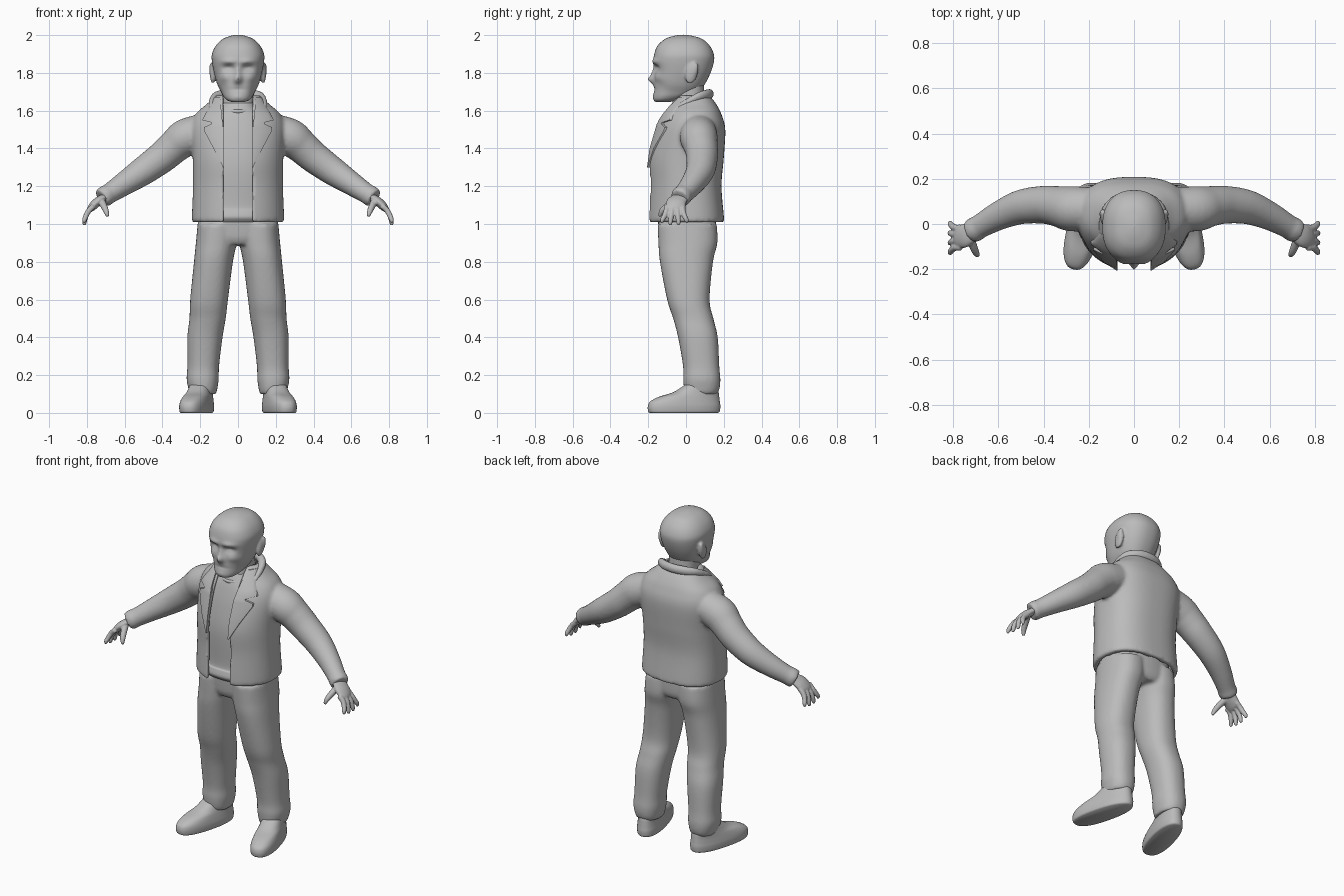
import bpy, bmesh, math
from mathutils import Vector, Matrix

default_cube = bpy.data.objects.get("Cube")
if default_cube:
    bpy.data.objects.remove(default_cube, do_unlink=True)

clay = bpy.data.materials.new("clay_grey")
clay.use_nodes = True
clay.diffuse_color = (0.5, 0.5, 0.5, 1)
clay.node_tree.nodes["Principled BSDF"].inputs["Base Color"].default_value = clay.diffuse_color


def refine(keys, steps):
    """Catmull-Rom interpolation of a short list of key tuples."""
    result = []
    for i in range(len(keys) - 1):
        a, b, c, d = (keys[min(max(i + k, 0), len(keys) - 1)] for k in (-1, 0, 1, 2))
        for step in range(steps):
            t = step / steps
            result.append(tuple(
                q + t * (r - p) / 2 + t * t * (2 * p - 5 * q + 4 * r - s) / 2
                + t ** 3 * (3 * q - p - 3 * r + s) / 2
                for p, q, r, s in zip(a, b, c, d)))
    return result + [tuple(keys[-1])]


def add_loft(bm, rings, side=1):
    """Skin closed rings of points and cap both ends; side=-1 mirrors in x."""
    loops = [[bm.verts.new((p[0] * side, p[1], p[2])) for p in ring] for ring in rings]
    count = len(loops[0])
    for low, high in zip(loops, loops[1:]):
        for i in range(count):
            j = (i + 1) % count
            bm.faces.new((low[i], low[j], high[j], high[i]))
    bm.faces.new(loops[0])
    bm.faces.new(loops[-1])


def outline(key, front, back, segments, gap=0, inset=0):
    """Rounded horizontal section from (z, x, half width, front y, back y)."""
    z, x, width, y_front, y_back = key
    width, middle, depth = width - inset, (y_front + y_back) / 2, (y_back - y_front) / 2 - inset
    start = math.asin((gap / width) ** (front / 2)) if gap else 0
    points = []
    for i in range(segments + (1 if gap else 0)):
        angle = start + (2 * math.pi - 2 * start) * i / segments
        s, c = math.sin(angle), -math.cos(angle)
        power = 2 / (front if c < 0 else back)
        points.append((x + width * math.copysign(abs(s) ** power, s),
                       middle + depth * math.copysign(abs(c) ** power, c), z))
    return points


def add_body(bm, keys, side=1, front=2.3, back=2.3, segments=48, steps=6):
    add_loft(bm, [outline(k, front, back, segments) for k in refine(keys, steps)], side)


def add_tube(bm, keys, side=1, stretch=1, segments=20, steps=5):
    """Round limb through (x, y, z, radius) keys, stretched across its width."""
    path = refine(keys, steps)
    rings = []
    for i, key in enumerate(path):
        centre = Vector(key[:3])
        along = Vector(path[min(i + 1, len(path) - 1)][:3]) - Vector(path[max(i - 1, 0)][:3])
        along.normalize()
        across = (Vector((0, 1, 0)) - along * along.y).normalized()
        up = along.cross(across)
        turns = [2 * math.pi * k / segments for k in range(segments)]
        rings.append([centre + key[3] * (across * stretch * math.cos(t) + up * math.sin(t))
                      for t in turns])
    add_loft(bm, rings, side)


def add_ball(bm, centre, size, tilt=0):
    matrix = Matrix.Translation(centre) @ Matrix.Rotation(tilt, 4, "X") @ Matrix.Diagonal((*size, 1))
    bmesh.ops.create_uvsphere(bm, u_segments=20, v_segments=14, radius=1, matrix=matrix)


def finish(name, bm, voxel=0, relax=3):
    bmesh.ops.recalc_face_normals(bm, faces=bm.faces)
    mesh = bpy.data.meshes.new(name)
    bm.to_mesh(mesh)
    bm.free()
    mesh.materials.append(clay)
    mesh.polygons.foreach_set("use_smooth", [True] * len(mesh.polygons))
    obj = bpy.data.objects.new(name, mesh)
    bpy.context.collection.objects.link(obj)
    if voxel:
        fuse = obj.modifiers.new("fuse", "REMESH")
        fuse.mode, fuse.voxel_size, fuse.use_smooth_shade = "VOXEL", voxel, True
        soften = obj.modifiers.new("soften", "SMOOTH")
        soften.factor, soften.iterations = 0.5, relax
    return obj


# Head: skull, ears and sculpted face
bm = bmesh.new()
add_body(bm, [(1.645, 0, .03, -.16, -.09), (1.655, 0, .058, -.17, -.04), (1.675, 0, .077, -.172, .02),
              (1.70, 0, .09, -.17, .07), (1.74, 0, .11, -.168, .1), (1.8, 0, .127, -.166, .13),
              (1.86, 0, .138, -.172, .148), (1.9, 0, .138, -.168, .147), (1.945, 0, .117, -.15, .125),
              (1.98, 0, .08, -.11, .085), (1.997, 0, .035, -.06, .03), (2.002, 0, .006, -.02, -.01)],
         front=2.4, segments=96, steps=7)
dents = [(0, 1.765, .02, .022, -.034), (0, 1.80, .014, .03, -.015), (.05, 1.86, .04, .014, -.012),
         (.05, 1.825, .028, .017, .024), (.05, 1.82, .016, .008, -.01), (.07, 1.775, .03, .02, -.008),
         (0, 1.712, .04, .006, .008), (0, 1.672, .03, .014, -.005), (.085, 1.725, .025, .03, .008)]
for v in bm.verts:
    if v.co.y < -.03:
        v.co.y += sum(amount * math.exp(-((abs(v.co.x) - x) / wide) ** 2 - ((v.co.z - z) / tall) ** 2)
                      for x, z, wide, tall, amount in dents)
for side in (1, -1):
    add_ball(bm, (side * .133, .03, 1.8), (.016, .033, .058), -.25)
    add_ball(bm, (side * .141, .045, 1.815), (.012, .018, .042), -.25)
finish("head", bm, .007)

bm = bmesh.new()
add_body(bm, [(1.5, 0, .1, -.09, .11), (1.62, 0, .088, -.075, .1), (1.74, 0, .085, -.06, .095)])
finish("neck", bm)

# Shirt with a soft waist fold and a neckline
bm = bmesh.new()
add_body(bm, [(1.01, 0, .2, -.155, .15), (1.035, 0, .205, -.172, .16), (1.07, 0, .205, -.165, .16),
              (1.1, 0, .2, -.155, .15), (1.3, 0, .2, -.16, .15), (1.45, 0, .2, -.138, .16),
              (1.55, 0, .17, -.112, .14), (1.61, 0, .11, -.09, .12), (1.64, 0, .09, -.075, .1)])
neckline = [(.09 * math.sin(a), .01 - .1 * math.cos(a), 1.62 - .025 * math.cos(a), .011)
            for a in (-2.5 + i * .5 for i in range(11))]
add_tube(bm, neckline, segments=10)
finish("shirt", bm)

# Jacket: open shell fused with both sleeves
jacket = refine([(1.01, 0, .238, -.2, .197), (1.03, 0, .244, -.207, .201), (1.2, 0, .238, -.2, .188),
                 (1.35, 0, .24, -.202, .2), (1.5, 0, .25, -.162, .208), (1.58, 0, .225, -.125, .188),
                 (1.635, 0, .165, -.09, .16), (1.68, 0, .118, -.055, .125)], 8)
bm = bmesh.new()
add_loft(bm, [outline(k, 2, 2.6, 60, .075) + outline(k, 2, 2.6, 60, .075, .026)[::-1] for k in jacket])
for side in (1, -1):
    add_tube(bm, [(.15, .07, 1.5, .09), (.27, .067, 1.46, .1), (.335, .078, 1.412, .09),
                  (.4, .085, 1.355, .084), (.5, .075, 1.282, .076), (.6, .035, 1.215, .063),
                  (.68, -.01, 1.162, .053), (.7, -.022, 1.15, .055), (.722, -.034, 1.135, .052)],
             side, segments=32)
finish("jacket", bm, .01, 4)


def chest_y(x, z):
    key = min(jacket, key=lambda k: abs(k[0] - z))
    middle, depth = (key[3] + key[4]) / 2, (key[4] - key[3]) / 2
    return middle - depth * math.sqrt(max(0, 1 - (x / key[2]) ** 2))


# Lapels: thin notched slabs lying on the chest
lapel = [(1.3, .073, .078), (1.4, .073, .13), (1.495, .077, .18), (1.512, .078, .18), (1.53, .08, .14),
         (1.537, .08, .14), (1.55, .083, .19), (1.58, .086, .175), (1.62, .09, .152), (1.67, .095, .125)]
for side, label in ((1, "left"), (-1, "right")):
    rings = []
    for z, inner, outer in lapel:
        row = [inner + (outer - inner) * i / 6 for i in range(7)]
        rings.append([(x, chest_y(x, z) - .012, z) for x in row]
                     + [(x, chest_y(x, z) + .006, z) for x in reversed(row)])
    bm = bmesh.new()
    add_loft(bm, rings, side)
    obj = finish(label + "_lapel", bm)
    bpy.ops.object.select_all(action="DESELECT")
    obj.select_set(True)
    bpy.context.view_layer.objects.active = obj
    bpy.ops.object.shade_smooth_by_angle(angle=math.radians(45))

# Collar rolled around the back of the neck
half = [(.135, -.045, 1.612, .02), (.13, .015, 1.647, .025), (.112, .075, 1.675, .027), (.065, .113, 1.686, .027)]
bm = bmesh.new()
add_tube(bm, half + [(0, .125, 1.688, .027)] + [(-k[0], *k[1:]) for k in reversed(half)], stretch=.8)
finish("collar", bm, .008)

# Hands: palm, four fingers and thumb
for side, label in ((1, "left"), (-1, "right")):
    bm = bmesh.new()
    add_tube(bm, [(.68, -.015, 1.155, .022), (.72, -.035, 1.135, .021), (.75, -.052, 1.112, .024),
                  (.775, -.06, 1.087, .021), (.785, -.06, 1.073, .015)], side, stretch=2.2)
    for i in range(4):
        base, tip = -.017 - .029 * i, .003 - .043 * i
        drop = .012 * (i in (0, 3))
        add_tube(bm, [(.765, base, 1.095, .015), (.79, base, 1.07, .015), (.806, (base + tip) / 2, 1.04, .014),
                      (.813, tip, 1.008 + drop, .012), (.815, tip, .993 + drop, .006)], side, segments=12)
    add_tube(bm, [(.725, -.06, 1.125, .02), (.71, -.1, 1.095, .018), (.698, -.128, 1.067, .015),
                  (.69, -.14, 1.04, .008)], side, segments=12)
    finish(label + "_hand", bm, .005, 2)

# Trousers: hips fused with two legs
bm = bmesh.new()
add_body(bm, [(.89, 0, .16, -.12, .14), (.93, 0, .205, -.14, .158), (1.04, 0, .213, -.15, .16)])
for side in (1, -1):
    add_body(bm, [(.1, .185, .07, .0, .165), (.13, .186, .077, -.01, .178), (.18, .187, .085, -.015, .182),
                  (.25, .184, .084, -.016, .176), (.4, .175, .093, -.042, .168), (.5, .161, .096, -.068, .145),
                  (.6, .153, .1, -.1, .125), (.8, .13, .103, -.138, .143), (.9, .115, .108, -.146, .166),
                  (1.0, .108, .106, -.15, .163)], side)
finish("trousers", bm, .01, 4)

# Shoes turned outward around the heel
for side, label in ((1, "left"), (-1, "right")):
    bm = bmesh.new()
    add_body(bm, [(0, 0, .066, -.295, .075), (.008, 0, .072, -.303, .085), (.035, 0, .074, -.305, .088),
                  (.06, 0, .071, -.292, .085), (.085, 0, .066, -.245, .082), (.11, 0, .061, -.165, .078),
                  (.15, 0, .055, -.1, .065)], front=2.5)
    turn = Matrix.Translation((side * .19, .095, 0)) @ Matrix.Rotation(side * .26, 4, "Z")
    bmesh.ops.transform(bm, matrix=turn, verts=bm.verts)
    obj = finish(label + "_shoe", bm)
    bpy.ops.object.select_all(action="DESELECT")
    obj.select_set(True)
    bpy.context.view_layer.objects.active = obj
    bpy.ops.object.shade_smooth_by_angle(angle=math.radians(50))
